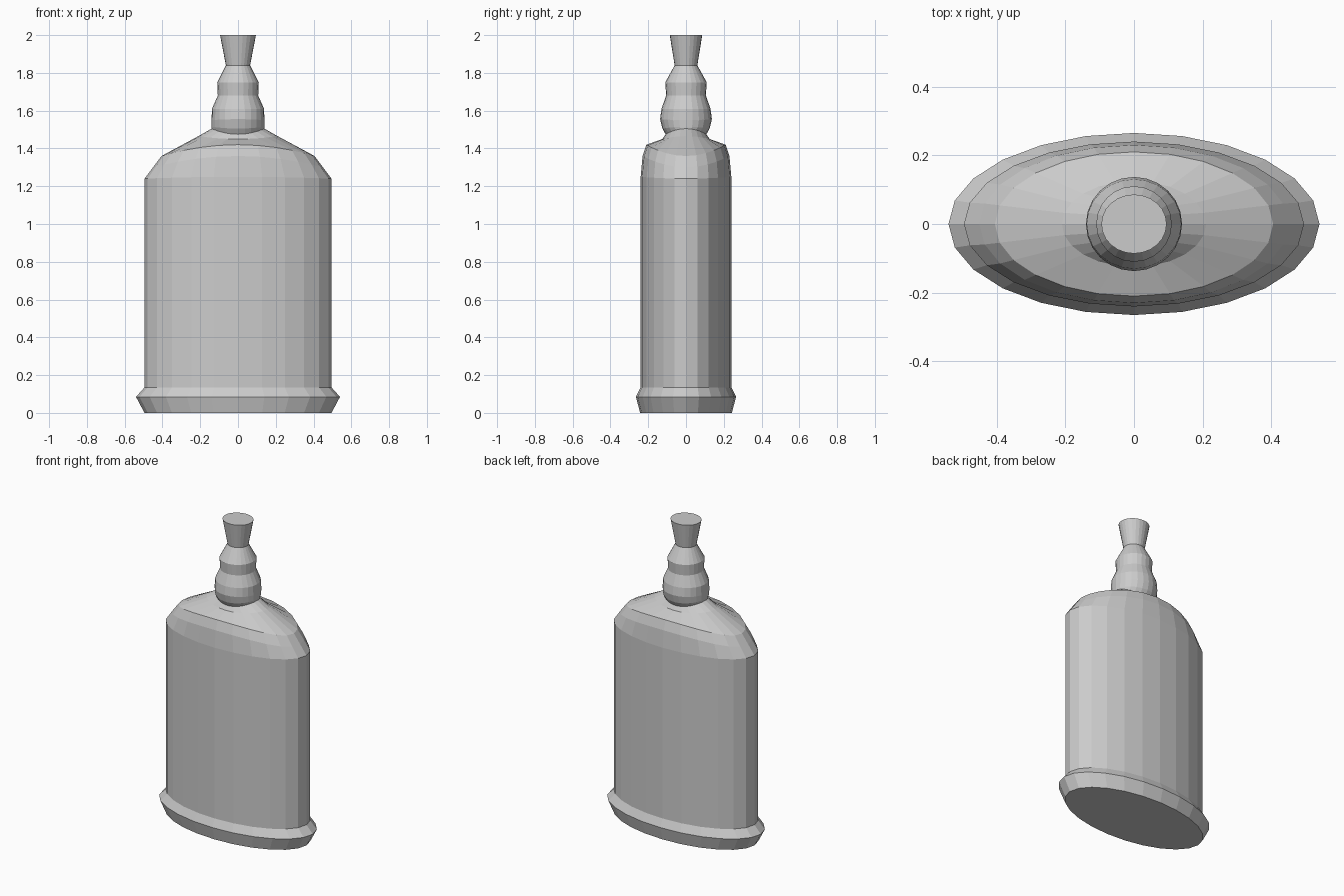
import bpy, bmesh
from math import sin, cos, tau

if "Cube" in bpy.data.objects:
    bpy.data.objects.remove(bpy.data.objects["Cube"])

SIDES = 24


def loft(name, rings):
    """Oval rings: half width x, half depth y, height at the x ends, height at the y ends."""
    bm = bmesh.new()
    loops = []
    for rx, ry, zx, zy in rings:
        loop = []
        for i in range(SIDES):
            a = tau * i / SIDES
            z = zy + (zx - zy) * cos(a) ** 2
            loop.append(bm.verts.new((rx * cos(a), ry * sin(a), z)))
        loops.append(loop)
    for low, high in zip(loops, loops[1:]):
        for i in range(SIDES):
            j = (i + 1) % SIDES
            bm.faces.new((low[i], low[j], high[j], high[i]))
    bm.faces.new(loops[0][::-1])
    bm.faces.new(loops[-1])
    mesh = bpy.data.meshes.new(name)
    bm.to_mesh(mesh)
    bm.free()
    obj = bpy.data.objects.new(name, mesh)
    bpy.context.collection.objects.link(obj)
    return obj


# One continuous surface: flared foot, flat body, saddle shoulder, beaded neck, stopper
loft("bottle", [
    (0.495, 0.243, 0.0, 0.0),
    (0.54, 0.265, 0.085, 0.085),
    (0.495, 0.24, 0.135, 0.135),
    (0.495, 0.24, 1.24, 1.25),
    (0.45, 0.23, 1.30, 1.36),
    (0.405, 0.21, 1.36, 1.42),
    (0.21, 0.125, 1.465, 1.45),
    (0.14, 0.108, 1.505, 1.475),
    (0.14, 0.125, 1.515, 1.505),
    (0.14, 0.137, 1.55, 1.555),
    (0.138, 0.13, 1.61, 1.61),
    (0.107, 0.105, 1.68, 1.68),
    (0.11, 0.11, 1.75, 1.75),
    (0.064, 0.06, 1.84, 1.84),
    (0.095, 0.086, 2.0, 2.0),
])
